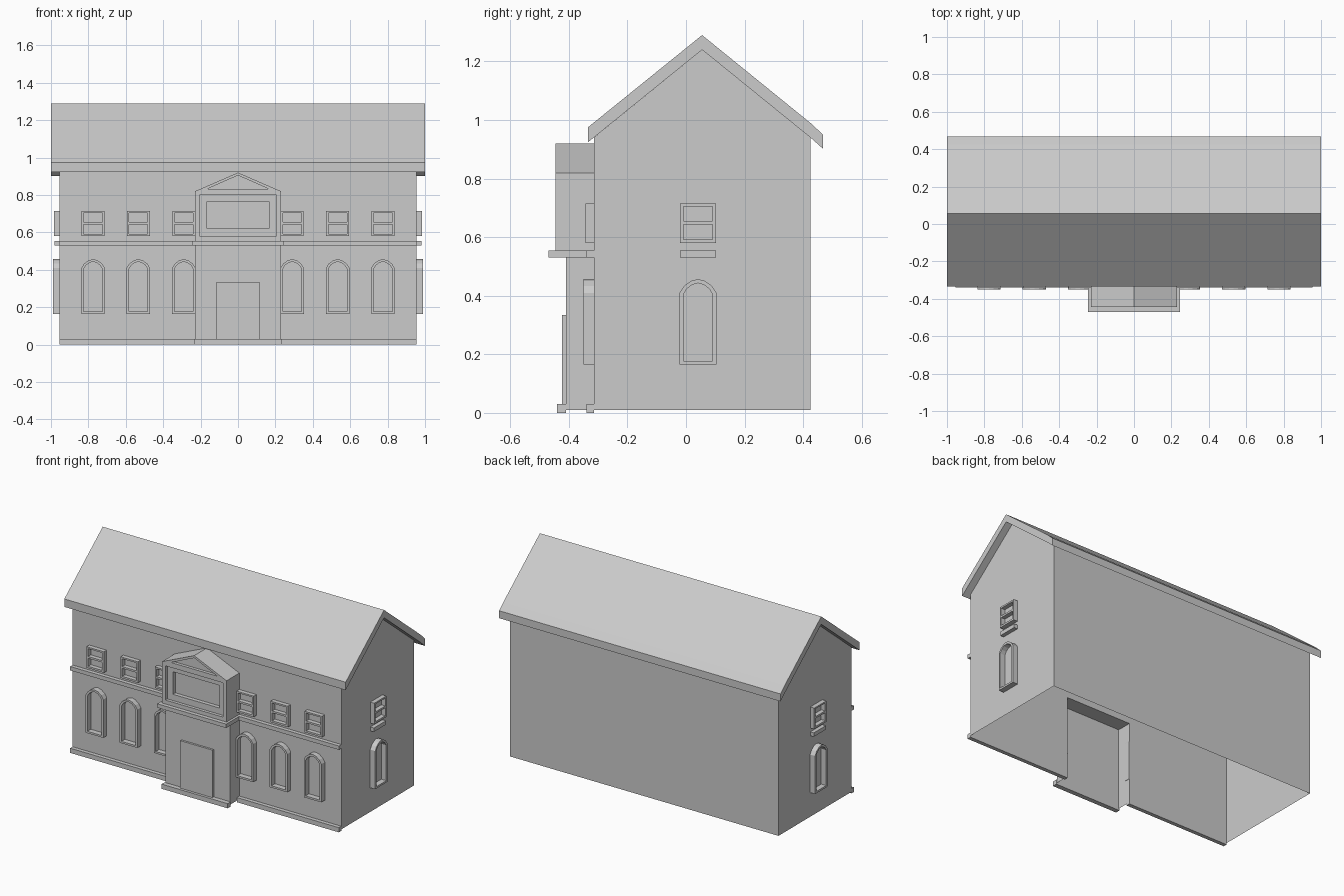
import bpy, bmesh
from math import pi

if "Cube" in bpy.data.objects:
    bpy.data.objects.remove(bpy.data.objects["Cube"])

FRONT, SIDE = (pi / 2, 0, 0), (pi / 2, 0, pi / 2)


def rect(x0, x1, z0, z1):
    return [(x0, z0), (x1, z0), (x1, z1), (x0, z1)]


def finish(bm, name):
    bmesh.ops.remove_doubles(bm, verts=bm.verts, dist=1e-5)
    bmesh.ops.recalc_face_normals(bm, faces=bm.faces)
    me = bpy.data.meshes.new(name)
    bm.to_mesh(me)
    bm.free()
    return me


def place(me, name, loc=(0, 0, 0), rot=(0, 0, 0)):
    ob = bpy.data.objects.new(name, me)
    ob.location, ob.rotation_euler = loc, rot
    bpy.context.collection.objects.link(ob)
    return ob


def plate_mesh(name, loops, depth):
    """Flat outline (first loop) with holes (other loops), given a thickness."""
    cu = bpy.data.curves.new(name, 'CURVE')
    cu.dimensions, cu.fill_mode, cu.extrude = '2D', 'BOTH', depth / 2
    for pts in loops:
        sp = cu.splines.new('POLY')
        sp.points.add(len(pts) - 1)
        for p, (x, y) in zip(sp.points, pts):
            p.co = (x, y, 0, 1)
        sp.use_cyclic_u = True
    tmp = place(cu, name + "_curve")
    dg = bpy.context.evaluated_depsgraph_get()
    src = bpy.data.meshes.new_from_object(tmp.evaluated_get(dg))
    bm = bmesh.new()
    bm.from_mesh(src)
    bpy.data.objects.remove(tmp)
    bpy.data.curves.remove(cu)
    bpy.data.meshes.remove(src)
    me = finish(bm, name)
    for p in me.polygons:
        p.use_smooth = False
    return me


def front_plate(name, loops, y0, y1):
    return place(plate_mesh(name, loops, y1 - y0), name, (0, (y0 + y1) / 2, 0), FRONT)


def shell(name, polys):
    bm = bmesh.new()
    for poly in polys:
        bm.faces.new([bm.verts.new(v) for v in poly])
    return place(finish(bm, name), name)


W, YF, YB, YR = 0.955, -0.315, 0.425, 0.055     # half width, front, back, ridge
EAVE, APEX, BASE = 0.94, 1.24, 0.01
PW, PY, PZ = 0.23, -0.41, 0.53                  # porch half width, front, top

# Hollow main walls, open at the bottom and behind the porch
gable = [(YF, BASE), (YB, BASE), (YB, EAVE), (YR, APEX), (YF, EAVE)]
front = [(-W, BASE), (-PW, BASE), (-PW, PZ), (PW, PZ), (PW, BASE),
         (W, BASE), (W, EAVE), (-W, EAVE)]
shell("main_walls", [
    [(-W, y, z) for y, z in gable],
    [(W, y, z) for y, z in gable],
    [(x, YB, z) for x, z in rect(-W, W, BASE, EAVE)],
    [(x, YF, z) for x, z in front]])

# Hollow porch
shell("porch_walls", [
    [(x, PY, z) for x, z in rect(-PW, PW, BASE, PZ)],
    [(-PW, y, z) for y, z in rect(PY, YF, BASE, PZ)],
    [(PW, y, z) for y, z in rect(PY, YF, BASE, PZ)]])

# Roof slab with overhanging eaves
roof = [(-0.335, 0.975), (YR, 1.29), (0.425, 0.99), (0.468, 0.95),
        (0.468, 0.902), (0.425, 0.94), (YR, APEX), (-0.335, 0.924)]
place(plate_mesh("roof", [roof], 2.0), "roof", (0, 0, 0), SIDE)

# Plinths, floor band, porch cornice and door
for s, tag in ((-1, "left"), (1, "right")):
    a, b = sorted((s * PW, s * W))
    front_plate("plinth_" + tag, [rect(a, b, 0, 0.03)], -0.34, YF)
    front_plate("floor_band_" + tag, [rect(a, b, PZ, 0.555)], -0.34, YF)
front_plate("porch_plinth", [rect(-0.235, 0.235, 0, 0.03)], -0.44, PY)
front_plate("porch_cornice", [rect(-0.245, 0.245, PZ, 0.555)], -0.47, YF)
front_plate("door", [rect(-0.115, 0.115, 0.03, 0.335)], -0.423, PY)

# Pedimented block above the porch, with stepped panel recess
block = [(-PW, 0.555), (PW, 0.555), (PW, 0.82), (0, 0.92), (-PW, 0.82)]
tri = [(-0.165, 0.832), (0.165, 0.832), (0, 0.905)]
front_plate("pediment_core", [block], -0.40, YF)
front_plate("pediment_inner_frame", [block, rect(-0.165, 0.165, 0.62, 0.765)], -0.425, -0.40)
front_plate("pediment_outer_frame", [block, rect(-0.205, 0.205, 0.58, 0.80), tri], -0.445, -0.425)

# Window frames shared by front and sides


def arch(w, bottom, spring, top):
    h = top - spring
    right = [(w, spring), (w * 0.76, spring + h * 0.5), (w * 0.38, spring + h * 0.87)]
    left = [(-x, z) for x, z in reversed(right)]
    return [(-w, bottom), (w, bottom)] + right + [(0, top)] + left


D_ARCH, D_TOP = 0.035, 0.028
arched = plate_mesh("arched_window", [arch(0.0625, 0.165, 0.41, 0.457),
                                      arch(0.05, 0.177, 0.405, 0.443)], D_ARCH)
upper = plate_mesh("upper_window", [rect(-0.0615, 0.0615, 0.58, 0.715),
                                    rect(-0.05, 0.05, 0.592, 0.643),
                                    rect(-0.05, 0.05, 0.655, 0.705)], D_TOP)
sill = plate_mesh("side_sill", [rect(-0.0615, 0.0615, PZ, 0.555)], 0.025)

for x in (0.29, 0.533, 0.775):
    for s in (-1, 1):
        place(arched, "front_arched_window", (s * x, YF - D_ARCH / 2, 0), FRONT)
        place(upper, "front_upper_window", (s * x, YF - D_TOP / 2, 0), FRONT)
for s in (-1, 1):
    for me, d in ((arched, D_ARCH), (upper, D_TOP), (sill, 0.025)):
        place(me, "side_" + me.name.replace("side_", ""), (s * (W + d / 2), 0.041, 0), SIDE)
